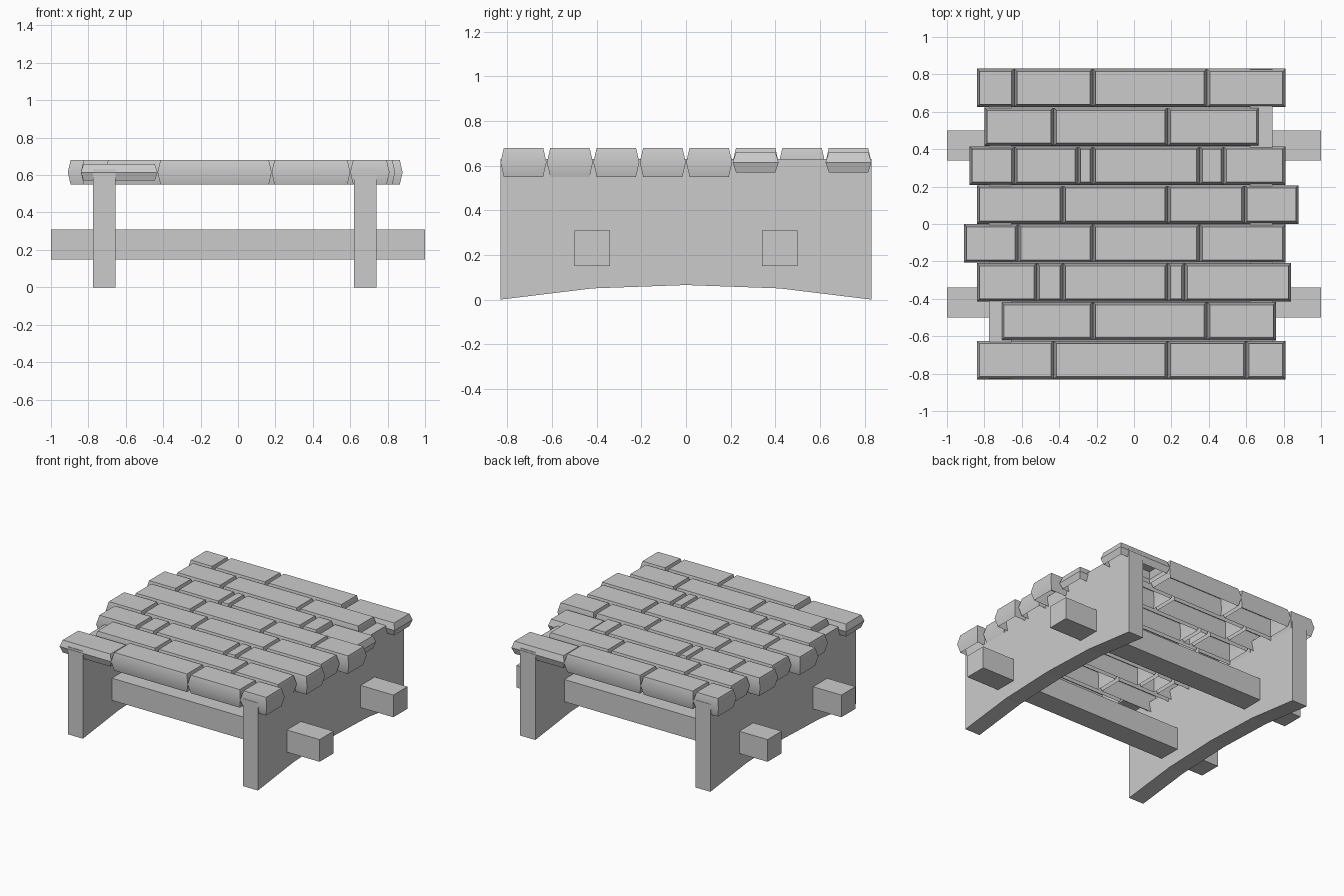
import bpy
import bmesh
import math

cube = bpy.data.objects.get("Cube")
if cube:
    bpy.data.objects.remove(cube, do_unlink=True)

grey = bpy.data.materials.new("plain grey")
grey.use_nodes = True
colour = (0.6, 0.6, 0.6, 1)
grey.diffuse_color = colour
grey.node_tree.nodes["Principled BSDF"].inputs["Base Color"].default_value = colour


def finish(bm, name, smooth=False):
    mesh = bpy.data.meshes.new(name)
    bm.to_mesh(mesh)
    bm.free()
    mesh.materials.append(grey)
    obj = bpy.data.objects.new(name, mesh)
    bpy.context.collection.objects.link(obj)
    if smooth:
        bpy.ops.object.select_all(action='DESELECT')
        obj.select_set(True)
        bpy.context.view_layer.objects.active = obj
        bpy.ops.object.shade_smooth_by_angle(angle=math.radians(35))
    return obj


def side_panel(name, x0, x1):
    """Side wall with a shallow arch along the foot."""
    outline = [(-0.83, 0), (-0.42, 0.05), (0, 0.065), (0.42, 0.05), (0.83, 0),
               (0.83, 0.63), (-0.83, 0.63)]
    bm = bmesh.new()
    face = bm.faces.new([bm.verts.new((x0, y, z)) for y, z in outline])
    side = bmesh.ops.extrude_face_region(bm, geom=[face])["geom"]
    verts = [v for v in side if isinstance(v, bmesh.types.BMVert)]
    bmesh.ops.translate(bm, verts=verts, vec=(x1 - x0, 0, 0))
    bmesh.ops.recalc_face_normals(bm, faces=bm.faces)
    finish(bm, name)


def crossbar(name, y):
    bm = bmesh.new()
    bmesh.ops.create_cube(bm, size=1)
    bmesh.ops.scale(bm, verts=bm.verts, vec=(2, 0.16, 0.16))
    bmesh.ops.translate(bm, verts=bm.verts, vec=(0, y, 0.23))
    finish(bm, name)


def add_slab(bm, x0, x1, y, low):
    """Shell with ridged sides and an open underside."""
    half, inset = 0.103, 0.015
    bottom, top = (0.57, 0.66) if low else (0.55, 0.68)
    rings = []
    for z, i in ((bottom, inset), ((bottom + top) / 2, 0), (top, inset)):
        corners = ((x0 + i, y - half + i), (x1 - i, y - half + i),
                   (x1 - i, y + half - i), (x0 + i, y + half - i))
        rings.append([bm.verts.new((cx, cy, z)) for cx, cy in corners])
    for a, b in zip(rings, rings[1:]):
        for k in range(4):
            n = (k + 1) % 4
            bm.faces.new((a[k], a[n], b[n], b[k]))
    bm.faces.new(rings[-1])


side_panel("right_side_panel", -0.775, -0.655)
side_panel("left_side_panel", 0.62, 0.74)
crossbar("front_crossbar", -0.42)
crossbar("back_crossbar", 0.42)

# Joint positions of each top row, from front to back
rows = [
    (-0.84, -0.43, 0.18, 0.60, 0.81),
    (-0.71, -0.22, 0.39, 0.76),
    (-0.84, -0.52, -0.38, 0.18, 0.27, 0.84),
    (-0.91, -0.62, -0.22, 0.35, 0.81),
    (-0.84, -0.38, 0.18, 0.59, 0.88),
    (-0.88, -0.64, -0.30, -0.22, 0.35, 0.48, 0.81),
    (-0.80, -0.43, 0.18, 0.67),
    (-0.84, -0.64, -0.22, 0.39, 0.81),
]
thin_slabs = {(0, 0), (5, 5), (7, 3)}
for r, joints in enumerate(rows):
    bm = bmesh.new()
    for k, (x0, x1) in enumerate(zip(joints, joints[1:])):
        add_slab(bm, x0, x1, -0.728 + r * 0.208, (r, k) in thin_slabs)
    finish(bm, f"top_row_{r + 1}", smooth=True)
